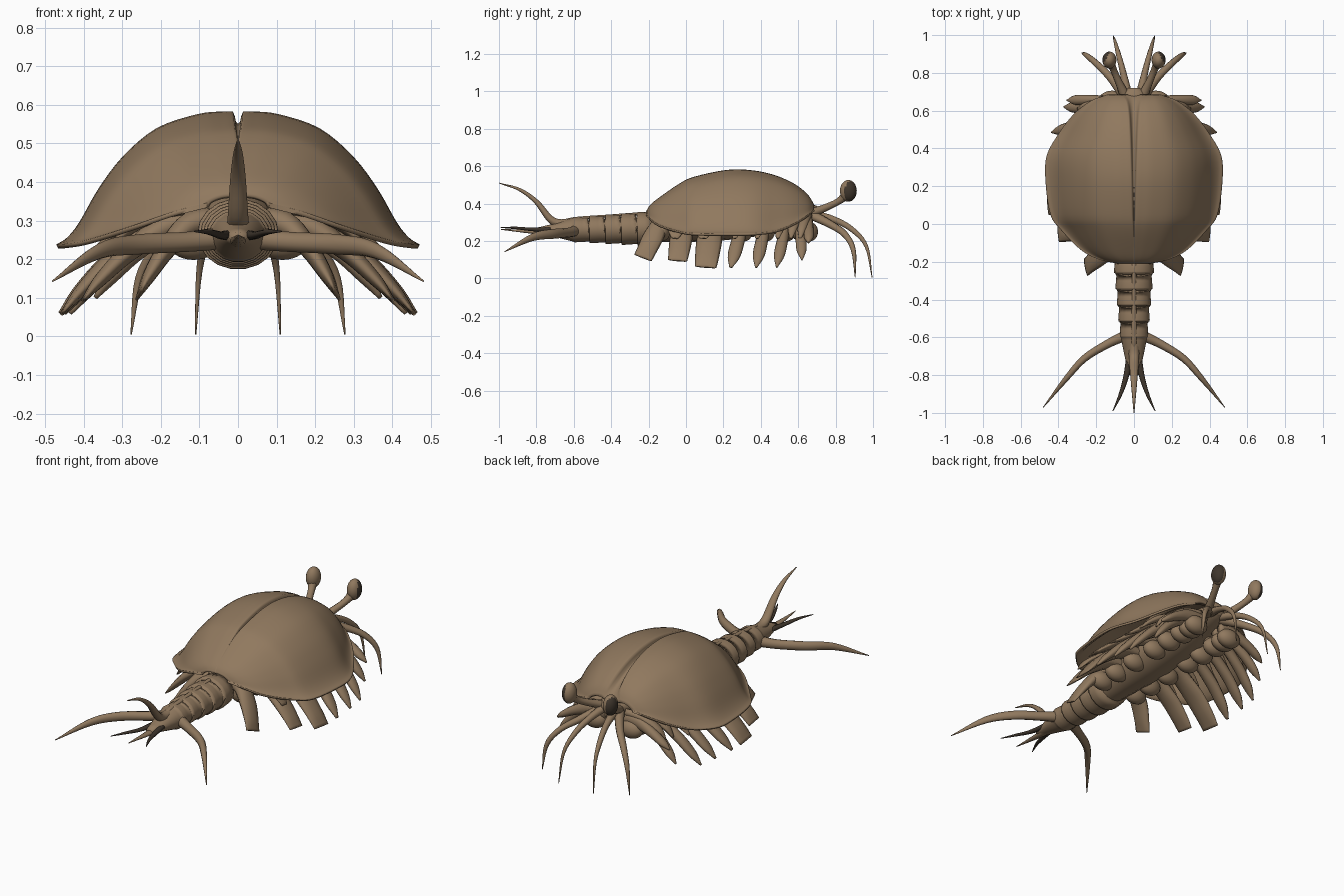
import bpy, bmesh, math
from mathutils import Vector

if "Cube" in bpy.data.objects:
    bpy.data.objects.remove(bpy.data.objects["Cube"], do_unlink=True)


def material(name, color):
    m = bpy.data.materials.new(name)
    m.use_nodes = True
    m.diffuse_color = (*color, 1)
    bsdf = m.node_tree.nodes["Principled BSDF"]
    bsdf.inputs["Base Color"].default_value = (*color, 1)
    bsdf.inputs["Roughness"].default_value = 0.8
    return m


BROWN = material("shell brown", (0.28, 0.19, 0.113))
DARK = material("dark brown", (0.05, 0.037, 0.026))


def smooth(points, steps):
    """Catmull-Rom samples through tuples of any length."""
    p = [Vector(q) for q in points]
    p = [2 * p[0] - p[1]] + p + [2 * p[-1] - p[-2]]
    out = []
    for i in range(1, len(p) - 2):
        a, b, c, d = p[i - 1:i + 3]
        for k in range(steps):
            t = k / steps
            out.append(0.5 * (2 * b + (c - a) * t + (2 * a - 5 * b + 4 * c - d) * t * t
                              + (3 * b - 3 * c + d - a) * t ** 3))
    return out + [p[-2]]


def finish(name, bm, mat=BROWN, mirror=False):
    bmesh.ops.recalc_face_normals(bm, faces=bm.faces)
    for f in bm.faces:
        f.smooth = True
    me = bpy.data.meshes.new(name)
    bm.to_mesh(me)
    bm.free()
    me.materials.append(mat)
    ob = bpy.data.objects.new(name, me)
    bpy.context.collection.objects.link(ob)
    if mirror:
        ob.modifiers.new("mirror", "MIRROR").merge_threshold = 0.002
    return ob


def grid(bm, rows, closed=False):
    vs = [[bm.verts.new(c) for c in row] for row in rows]
    n = len(vs[0])
    for a, b in zip(vs, vs[1:]):
        for i in range(n if closed else n - 1):
            j = (i + 1) % n
            bm.faces.new((a[i], a[j], b[j], b[i]))
    return vs


def sweep(name, path, wide=(0, 1, 0), mirror=True, mat=BROWN, sides=10, steps=5):
    """Elliptical tube; each path point is x, y, z, half width, half thickness."""
    pts = smooth(path, steps)
    rows = []
    for i, p in enumerate(pts):
        q = pts[min(i + 1, len(pts) - 1)] - pts[max(i - 1, 0)]
        t = Vector(q[:3]).normalized()
        u = Vector(wide)
        u = (u - t * u.dot(t)).normalized()
        v = t.cross(u)
        a, b = max(p[3], 0.001), max(p[4], 0.001)
        rows.append([Vector(p[:3]) + u * a * math.cos(k) + v * b * math.sin(k)
                     for k in (2 * math.pi * s / sides for s in range(sides))])
    bm = bmesh.new()
    vs = grid(bm, rows, True)
    bm.faces.new(vs[0])
    bm.faces.new(vs[-1])
    return finish(name, bm, mat, mirror)


def ellipsoid(name, centre, radii):
    bm = bmesh.new()
    bmesh.ops.create_uvsphere(bm, u_segments=24, v_segments=16, radius=1)
    for v in bm.verts:
        v.co = Vector(c + a * r for c, a, r in zip(centre, v.co, radii))
    return finish(name, bm, mirror=True)


# Two-valved carapace: y, half width, top, rim, groove width, groove depth
stations = [
    (-.21, .08, .365, .345, 0, 0), (-.19, .175, .395, .32, 0, 0),
    (-.14, .275, .435, .285, 0, 0), (-.03, .385, .51, .25, .002, .005),
    (.05, .44, .545, .24, .005, .02), (.22, .465, .58, .238, .008, .03),
    (.36, .46, .577, .24, .011, .04), (.48, .395, .55, .255, .015, .04),
    (.58, .318, .505, .295, .02, .04), (.65, .23, .45, .34, .03, .03),
    (.685, .14, .395, .37, .05, .01)]
profile = smooth([(0, 1), (.06, 1), (.2, .98), (.43, .875), (.62, .665),
                  (.76, .42), (.87, .165), (.94, .05), (1, 0)], 4)
rows = []
for y, w, t, r, g, dip in smooth(stations, 4):
    g, dip = max(g, 0), max(dip, 0)
    row = [(0, y, t - dip), (g * .7, y, t - dip * .8), (g, y, t - dip * .35)]
    row += [(g * 1.2 + .003 + (w - g * 1.2) * a, y, r + (t - r) * b) for a, b in profile]
    rows.append(row)
bm = bmesh.new()
grid(bm, rows)
shell = finish("carapace", bm, mirror=True)
solid = shell.modifiers.new("thickness", "SOLIDIFY")
solid.thickness = 0.012
solid.offset = -1

# Trunk and head below the carapace
sweep("trunk", [(0, -.24, .265, .08, .07), (0, -.1, .285, .1, .09), (0, .15, .3, .12, .1),
                (0, .4, .32, .12, .09), (0, .58, .345, .1, .065), (0, .68, .355, .07, .04),
                (0, .72, .355, .03, .02)], (1, 0, 0), False, sides=16)

# Ringed abdomen: every segment flares slightly to its back edge
rings = []
count = 5
for i in range(count):
    f = i / (count - 1)
    y, z = -.18 - .085 * i, .265 - .005 * f
    w, h = .106 - .03 * f, .092 - .024 * f
    rings += [(0, y, z, w * .94, h * .94), (0, y - .072, z, w, h), (0, y - .08, z, w * .95, h * .95)]
rings += [(0, -.64, .26, .062, .055), (0, -.72, .258, .045, .032), (0, -.8, .256, .022, .015)]
sweep("abdomen", rings, (1, 0, 0), False, sides=18, steps=2)
sweep("abdomen_ridge", [(0, -.2, .35, .012, .008), (0, -.4, .335, .012, .008),
                        (0, -.6, .318, .015, .01), (0, -.68, .295, .01, .01)], (1, 0, 0), False)

# Tail spines
sweep("tail_upper_spine", [(0, -.6, .29, .03, .03), (0, -.71, .305, .027, .022),
                           (0, -.8, .41, .02, .014), (0, -.89, .475, .012, .009),
                           (0, -1, .51, .002, .002)], (1, 0, 0), False)
sweep("tail_side_spine", [(.04, -.59, .255, .03, .03), (.13, -.63, .245, .026, .024),
                          (.26, -.71, .238, .026, .02), (.36, -.82, .22, .02, .015),
                          (.48, -.97, .143, .002, .002)], (0, 0, 1))
sweep("tail_inner_spine", [(.025, -.72, .262, .018, .014), (.045, -.82, .262, .014, .01),
                           (.075, -.91, .27, .009, .007), (.112, -.99, .272, .002, .002)],
      (1, 0, 0), mat=DARK)
sweep("tail_lower_spine", [(0, -.68, .245, .03, .02), (0, -.82, .25, .018, .012),
                           (0, -.99, .262, .002, .002)], (1, 0, 0), False)

# Feelers
sweep("outer_feeler", [(.04, .66, .345, .03, .025), (.12, .77, .29, .022, .02),
                       (.2, .85, .235, .018, .016), (.255, .895, .15, .013, .012),
                       (.277, .905, .005, .002, .002)])
sweep("inner_feeler", [(.03, .66, .35, .028, .024), (.055, .79, .315, .018, .018),
                       (.08, .89, .26, .014, .015), (.1, .965, .17, .008, .01),
                       (.11, .995, .005, .002, .002)], (1, 0, 0))

# Stalked eyes with a dark patch facing outward and ahead
sweep("eye_stalk", [(.04, .66, .345, .03, .025), (.08, .75, .38, .02, .02),
                    (.11, .82, .415, .019, .019), (.13, .865, .455, .028, .03)], (1, 0, 0))
eye = ellipsoid("eyeball", (.13, .868, .468), (.037, .045, .058))
eye.data.materials.append(DARK)
gaze = Vector((.8, .58, -.12))
for face in eye.data.polygons:
    face.material_index = int(face.normal.dot(gaze) > 0.5)

# Walking limbs: root y, tip x, tip y, tip z, half width, blunt tip
limbs = [
    (.66, .355, .655, .19, .026, .1), (.61, .37, .62, .1, .028, .15),
    (.54, .435, .485, .06, .03, .15), (.43, .45, .375, .06, .033, .2),
    (.31, .46, .24, .06, .036, .25), (.14, .455, .105, .06, .068, .85),
    (-.01, .40, -.045, .095, .06, .85), (-.13, .255, -.23, .11, .056, .9)]
for i, (y, tx, ty, tz, w, blunt) in enumerate(limbs, 1):
    def at(f, drop, width, thick):
        z = .3 + (tz - .3) * drop
        return (.05 + (tx - .05) * f, y + (ty - y) * f ** 2, z, width, thick)
    sweep(f"limb_{i}", [at(0, 0, w * .7, .035), at(.35, .05, w * .8, .034),
                        at(.65, .38, w, .026), at(.87, .74, w * .95, .018),
                        at(1, 1, w * blunt, .006)])
    # Rounded limb base and a gill leaf above it
    ellipsoid(f"limb_base_{i}", (.115, y, .25), (.07, .046, .052))
    if i < 8:
        k = .7 + .04 * math.sin(i)
        sweep(f"gill_leaf_{i}", [(.08, y, .335, w * .6, .02), (tx * .5, y - .02, .32, w, .02),
                                 (tx * k, y - .04, .27, w * .9, .014),
                                 (tx * .84, y - .05, .215, w * .3, .004)])
